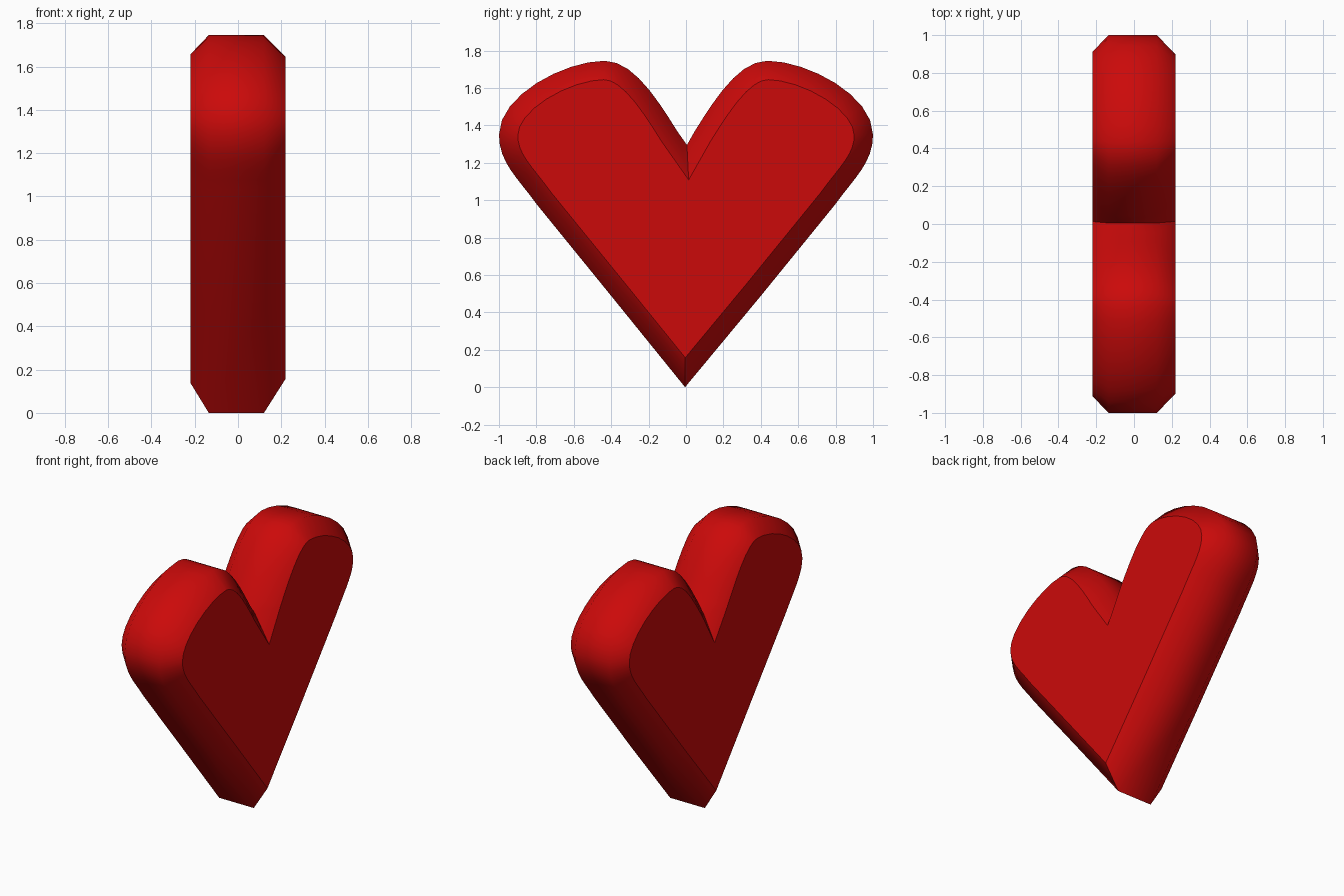
import bpy, bmesh
from mathutils import Vector
from mathutils.geometry import interpolate_bezier

if "Cube" in bpy.data.objects:
    bpy.data.objects.remove(bpy.data.objects["Cube"])

# Half outline in (y, z): notch, lobe top, widest point, shoulder, tip
CURVES = [
    [(0.0, 1.295), (0.12, 1.48), (0.26, 1.745), (0.435, 1.745)],
    [(0.435, 1.745), (0.65, 1.745), (1.0, 1.56), (1.0, 1.35)],
    [(1.0, 1.35), (1.0, 1.20), (0.90, 1.12), (0.80, 0.98)],
]


def heart_outline():
    half = []
    for a, h1, h2, b in CURVES:
        pts = interpolate_bezier(Vector(a), Vector(h1), Vector(h2), Vector(b), 9)
        half += [Vector((p[0], p[1])) for p in pts[:-1]]
    half.append(Vector((0.80, 0.98)))
    half.append(Vector((0.40, 0.488)))
    left = [Vector((-p.x, p.y)) for p in reversed(half[1:])]
    half[0].x = 0.005
    return half + [Vector((-0.005, 0.0))] + left


def inset(pts, dist):
    """Mitred inward offset of a clockwise outline."""
    out = []
    for i, p in enumerate(pts):
        d1 = (p - pts[i - 1]).normalized()
        d2 = (pts[(i + 1) % len(pts)] - p).normalized()
        n1, n2 = Vector((d1.y, -d1.x)), Vector((d2.y, -d2.x))
        out.append(p + (n1 + n2) * dist / (1 + n1.dot(n2)))
    return out


outline = heart_outline()
count = len(outline)
tip = next(i for i, p in enumerate(outline) if p.y < 0.001)

# Rings across the thickness: chamfer, flat rim, chamfer
bm = bmesh.new()
rings = []
for x, d in ((-0.22, 0.088), (-0.135, 0.0), (0.12, 0.0), (0.22, 0.10)):
    rings.append([bm.verts.new((x, p.x, p.y)) for p in inset(outline, d)])
for r1, r2 in zip(rings, rings[1:]):
    for i in range(count):
        j = (i + 1) % count
        bm.faces.new((r1[i], r1[j], r2[j], r2[i]))
    # Crisp ridge at the notch and the tip
    for k in (0, tip):
        bm.edges.get((r1[k], r2[k])).smooth = False

# Flat heart faces with crisp borders
for ring in (rings[0], rings[-1]):
    cap = bm.faces.new(ring)
    for e in cap.edges:
        e.smooth = False
for f in bm.faces:
    f.smooth = True
bmesh.ops.recalc_face_normals(bm, faces=bm.faces[:])
bmesh.ops.triangulate(bm, faces=[f for f in bm.faces if len(f.verts) > 4])

mesh = bpy.data.meshes.new("heart")
bm.to_mesh(mesh)
bm.free()
heart = bpy.data.objects.new("heart", mesh)
bpy.context.collection.objects.link(heart)

red = bpy.data.materials.new("red")
red.diffuse_color = (0.6, 0.003, 0.003, 1.0)
red.use_nodes = True
red.node_tree.nodes["Principled BSDF"].inputs["Base Color"].default_value = red.diffuse_color
mesh.materials.append(red)
